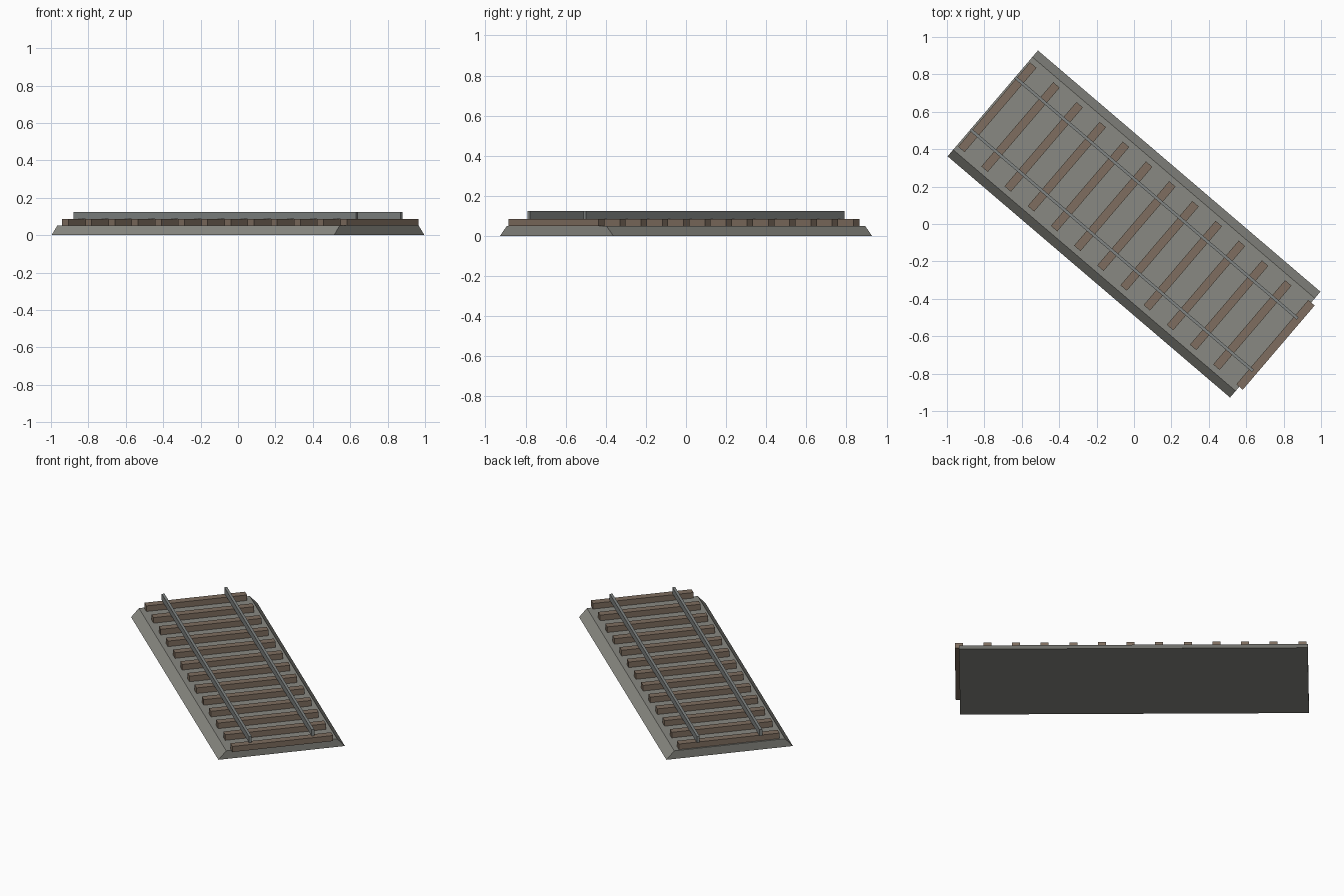
import bpy
import bmesh
from math import radians
from mathutils import Matrix

cube = bpy.data.objects.get("Cube")
if cube:
    bpy.data.objects.remove(cube)

TURN = Matrix.Rotation(radians(-40.5), 4, "Z")
HALF_LENGTH = 0.993
SLEEPERS = 13


def material(name, color):
    mat = bpy.data.materials.new(name)
    mat.use_nodes = True
    mat.diffuse_color = color
    mat.node_tree.nodes["Principled BSDF"].inputs["Base Color"].default_value = color
    return mat


def prism(name, mat, u0, u1, profile):
    """Extrude a (v, z) cross-section along the track from u0 to u1."""
    bm = bmesh.new()
    face = bm.faces.new([bm.verts.new((u0, v, z)) for v, z in profile])
    out = bmesh.ops.extrude_face_region(bm, geom=[face], use_keep_orig=True)
    verts = [g for g in out["geom"] if isinstance(g, bmesh.types.BMVert)]
    bmesh.ops.translate(bm, verts=verts, vec=(u1 - u0, 0, 0))
    bmesh.ops.recalc_face_normals(bm, faces=bm.faces)
    bm.transform(TURN)
    mesh = bpy.data.meshes.new(name)
    bm.to_mesh(mesh)
    bm.free()
    mesh.materials.append(mat)
    obj = bpy.data.objects.new(name, mesh)
    bpy.context.collection.objects.link(obj)


def box_profile(v0, v1, z0, z1):
    return [(v0, z0), (v1, z0), (v1, z1), (v0, z1)]


gravel = material("gravel grey", (0.25, 0.25, 0.225, 1))
wood = material("sleeper brown", (0.21, 0.155, 0.115, 1))
steel = material("rail grey", (0.22, 0.235, 0.23, 1))

# Gravel bed with sloped long sides
prism("gravel_bed", gravel, -HALF_LENGTH, HALF_LENGTH,
      [(-0.372, 0), (0.372, 0), (0.326, 0.051), (-0.326, 0.051)])

# Evenly spaced sleepers, the last one overhanging the end
for i in range(SLEEPERS):
    u = -0.961 + i * 0.163
    prism(f"sleeper_{i + 1}", wood, u - 0.0225, u + 0.0225,
          box_profile(-0.296, 0.296, 0.051, 0.086))

# Pair of rails
for side, v in (("right", -0.184), ("left", 0.184)):
    prism(f"{side}_rail", steel, -HALF_LENGTH, HALF_LENGTH,
          box_profile(v - 0.008, v + 0.008, 0.086, 0.125))
